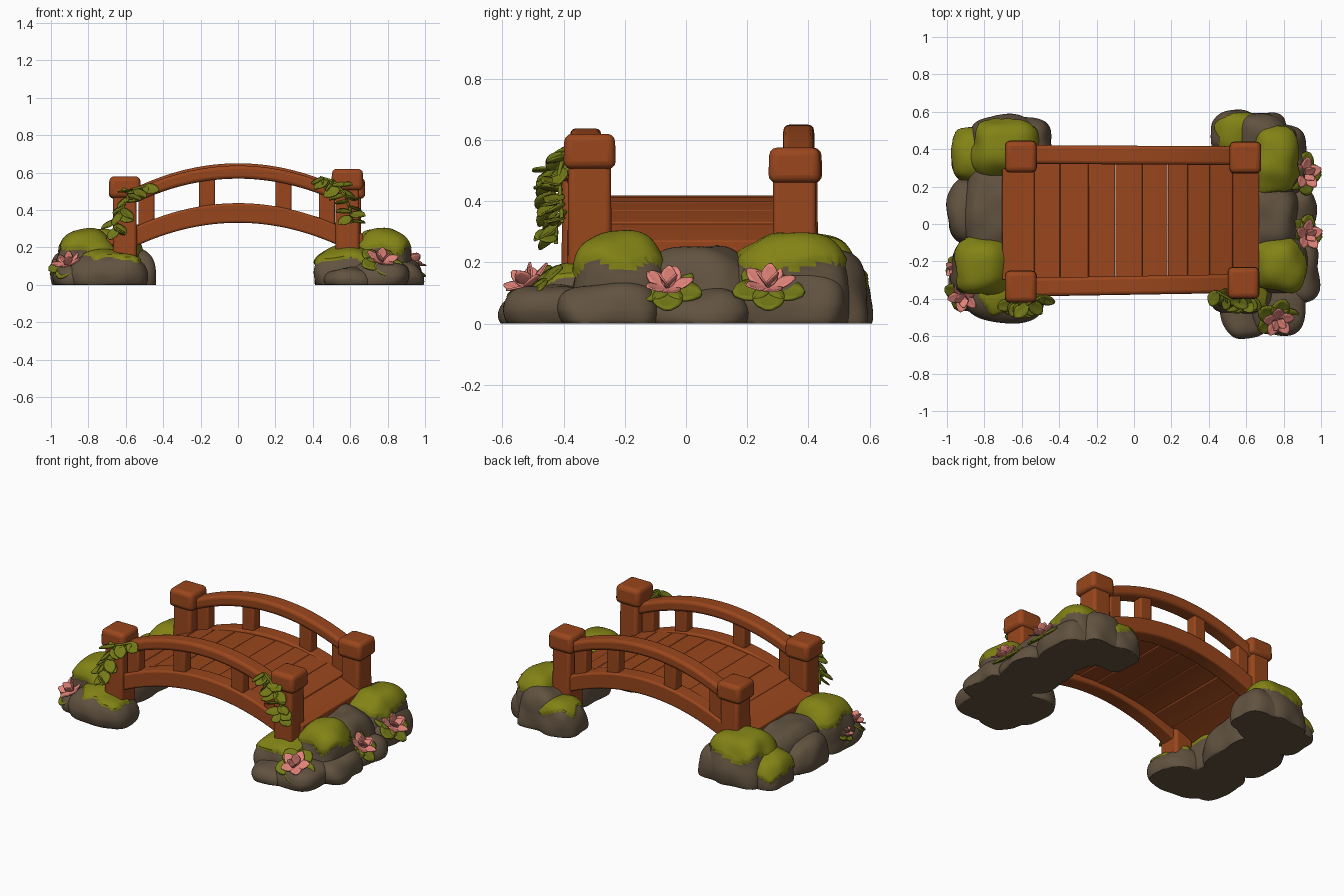
import bpy, bmesh, math, random
from mathutils import Vector, Matrix, noise

random.seed(4)
if "Cube" in bpy.data.objects:
    bpy.data.objects.remove(bpy.data.objects["Cube"])


def material(name, rgb):
    m = bpy.data.materials.new(name)
    m.use_nodes = True
    m.diffuse_color = (*rgb, 1)
    bsdf = m.node_tree.nodes["Principled BSDF"]
    bsdf.inputs["Base Color"].default_value = (*rgb, 1)
    bsdf.inputs["Roughness"].default_value = 0.8
    return m


WOOD = material("red brown wood", (0.32, 0.062, 0.012))
ROCK = material("grey brown rock", (0.122, 0.086, 0.052))
MOSS = material("moss green", (0.225, 0.225, 0.008))
LEAF = material("leaf green", (0.175, 0.195, 0.009))
PINK = material("petal pink", (0.92, 0.28, 0.235))


def finish(bm, name, mats, bevel=0, solid=0):
    bmesh.ops.recalc_face_normals(bm, faces=bm.faces)
    me = bpy.data.meshes.new(name)
    bm.to_mesh(me)
    bm.free()
    ob = bpy.data.objects.new(name, me)
    bpy.context.collection.objects.link(ob)
    for m in mats:
        me.materials.append(m)
    if solid:
        ob.modifiers.new("thickness", "SOLIDIFY").thickness = solid
    if bevel:
        b = ob.modifiers.new("soft edges", "BEVEL")
        b.width, b.segments, b.angle_limit = bevel, 3, math.radians(35)
    bpy.ops.object.select_all(action="DESELECT")
    ob.select_set(True)
    bpy.context.view_layer.objects.active = ob
    bpy.ops.object.shade_smooth_by_angle(angle=math.radians(50))


def box(name, center, size, bevel, taper=1.0):
    bm = bmesh.new()
    bmesh.ops.create_cube(bm, size=1)
    for v in bm.verts:
        if v.co.z > 0:
            v.co.x *= taper
            v.co.y *= taper
        v.co = Vector(center) + v.co * Vector(size)
    finish(bm, name, [WOOD], bevel)


def arch(name, x0, x1, top, curve, thick, y0, y1, width, bevel, steps):
    """Bar that follows a parabola in z and runs from y0 to y1."""
    bm = bmesh.new()
    rings = []
    for i in range(steps + 1):
        t = i / steps
        x, y = x0 + (x1 - x0) * t, y0 + (y1 - y0) * t
        z = top - curve * x * x
        rings.append([bm.verts.new((x, y + a * width / 2, z - b * thick))
                      for a, b in ((-1, 0), (1, 0), (1, 1), (-1, 1))])
    for r, s in zip(rings, rings[1:]):
        for k in range(4):
            bm.faces.new((r[k], r[k - 1], s[k - 1], s[k]))
    bm.faces.new(rings[0])
    bm.faces.new(rings[-1])
    finish(bm, name, [WOOD], bevel)


# Posts with rounded caps
posts = {"front_left": (0.585, -0.315, 0.62), "front_right": (-0.605, -0.335, 0.58),
         "back_left": (0.595, 0.355, 0.575), "back_right": (-0.605, 0.36, 0.575)}
for n, (x, y, z) in posts.items():
    box(n + "_post", (x, y, z / 2), (0.13, 0.145, z - 0.16), 0.018, 0.96)
    box(n + "_post_cap", (x, y, z - 0.057), (0.172, 0.172, 0.115), 0.026, 0.96)

# Side beams, handrails and balusters
for n, ya, yb, top in (("front", -0.338, -0.318, 0.638), ("back", 0.372, 0.365, 0.65)):
    arch(n + "_beam", -0.62, 0.61, 0.437, 0.42, 0.105, ya, yb, 0.1, 0.012, 28)
    arch(n + "_handrail", -0.61, 0.6, top, 0.43, 0.07, ya, yb, 0.1, 0.018, 28)
    for i, x in enumerate((-0.49, -0.165, 0.243, 0.475)):
        low, high = 0.41 - 0.42 * x * x, top - 0.045 - 0.43 * x * x
        y = ya + (yb - ya) * (x + 0.6) / 1.2
        box(f"{n}_baluster_{i + 1}", (x, y, (low + high) / 2),
            (0.085, 0.07, high - low), 0.01)

# Deck planks
seams = (-0.705, -0.532, -0.395, -0.243, -0.1, 0.045, 0.18, 0.286, 0.404, 0.527, 0.67)
for i, (a, b) in enumerate(zip(seams, seams[1:])):
    lift = random.uniform(-0.003, 0.005)
    arch(f"deck_plank_{i + 1}", a + 0.0005, b - 0.0005, 0.42 + lift, 0.33, 0.055,
         0.022, 0.022, 0.64, 0.005, 4)


def rock(name, x0, x1, y0, y1, h, moss=None):
    """Rounded boulder with a flat base; faces above the moss height are mossy."""
    bm = bmesh.new()
    bmesh.ops.create_cube(bm, size=2)
    bmesh.ops.subdivide_edges(bm, edges=bm.edges, cuts=19, use_grid_fill=True)
    c = Vector(((x0 + x1) / 2, (y0 + y1) / 2, 0))
    for v in bm.verts:
        p = v.co / sum(abs(k) ** 3 for k in v.co) ** (1 / 3)
        s = 1 - 0.12 * max(p.z, 0)
        q = Vector((p.x * s * (x1 - x0) / 2, p.y * s * (y1 - y0) / 2,
                    h * (0.33 + 0.67 * p.z))) + c
        v.co = q + p * 0.022 * (noise.noise(q * 7) - 0.15)
        v.co.z = max(v.co.z, 0)
    bm.normal_update()
    if moss:
        for f in bm.faces:
            m = f.calc_center_median()
            if m.z > moss + 0.06 * noise.noise(m * 9):
                f.material_index = 1
        for v in bm.verts:
            if all(f.material_index for f in v.link_faces):
                v.co += v.normal * 0.011
    finish(bm, name, [ROCK, MOSS])


# Rock banks at both ends
banks = {
    "right_bank_rock": (
        (-0.88, -0.51, 0.24, 0.58, 0.285, 0.16), (-0.74, -0.435, 0.3, 0.57, 0.19),
        (-0.98, -0.74, 0.22, 0.51, 0.18, 0.09), (-1, -0.76, -0.12, 0.26, 0.18),
        (-0.92, -0.6, -0.19, 0.34, 0.25), (-0.98, -0.64, -0.38, -0.06, 0.285, 0.17),
        (-0.985, -0.66, -0.47, -0.13, 0.115), (-0.9, -0.49, -0.53, -0.2, 0.175, 0.135)),
    "left_bank_rock": (
        (0.41, 0.7, 0.34, 0.61, 0.19, 0.13), (0.54, 0.82, 0.3, 0.605, 0.24),
        (0.61, 0.89, 0.13, 0.54, 0.29, 0.18), (0.66, 0.93, 0.14, 0.53, 0.18),
        (0.58, 0.88, -0.18, 0.25, 0.255), (0.7, 0.975, -0.14, 0.22, 0.115),
        (0.62, 0.92, -0.38, -0.06, 0.29, 0.18), (0.68, 1, -0.43, -0.07, 0.13),
        (0.46, 0.74, -0.608, -0.28, 0.1), (0.6, 0.92, -0.595, -0.24, 0.13),
        (0.4, 0.76, -0.49, -0.14, 0.2, 0.135))}
for n, rocks in banks.items():
    for i, r in enumerate(rocks):
        rock(f"{n}_{i + 1}", *r)


def blade(bm, mat, length, width, cup=0.2, power=0.8):
    """One folded leaf or petal along local x, facing local z."""
    rows = []
    for i in range(7):
        t = i / 6
        w = width / 2 * max(math.sin(math.pi * (0.06 + 0.92 * t)), 0) ** power
        rows.append([bm.verts.new(mat @ Vector((t * length, s * w,
                     cup * (abs(s) * w - length * t * (1 - t)))))
                     for s in (-1, -0.5, 0, 0.5, 1)])
    for a, b in zip(rows, rows[1:]):
        for k in range(4):
            bm.faces.new((a[k], a[k + 1], b[k + 1], b[k]))


def ring(bm, base, count, lift, length, width, turn, power):
    """Circle of blades around the local z axis."""
    for k in range(count):
        blade(bm, base @ Matrix.Rotation(turn + k * math.tau / count, 4, "Z")
              @ Matrix.Rotation(-lift, 4, "Y"), length, width, 0.12, power)


# Flowers on round pads, tilted outward: position, outward direction, size
flowers = (((0.765, -0.505, 0.125), (0.4, -1), 1.0), ((0.915, -0.06, 0.118), (1, 0), 0.95),
           ((0.905, 0.27, 0.122), (1, 0), 1.0), ((-0.905, -0.38, 0.11), (-0.6, -1), 0.95),
           ((-0.95, -0.24, 0.105), (-1, -0.3), 0.6))
for i, (pos, out, size) in enumerate(flowers):
    d = Vector((*out, 0)).normalized()
    side = Vector((-d.y, d.x, 0))
    turn = math.atan2(d.y, d.x)
    petals, pads = (Matrix.Translation(Vector(pos) + d * offset)
                    @ Matrix.Rotation(math.radians(tilt), 4, side)
                    @ Matrix.Scale(size, 4) for tilt, offset in ((32, 0.008), (38, 0)))
    bm = bmesh.new()
    ring(bm, petals, 5, 0.4, 0.093, 0.066, turn + 0.3, 0.7)
    ring(bm, petals, 3, 1.05, 0.075, 0.055, turn + 0.9, 0.7)
    finish(bm, f"flower_{i + 1}", [PINK], solid=0.006)
    bm = bmesh.new()
    ring(bm, pads, 5, 0.02, 0.12, 0.105, turn, 0.55)
    finish(bm, f"flower_pads_{i + 1}", [LEAF], solid=0.01)


def frame(pos, along, normal):
    x = along.normalized()
    y = normal.cross(x).normalized()
    m = Matrix((x, y, x.cross(y))).transposed().to_4x4()
    m.translation = pos
    return m


# Climbing vines on the front posts
vines = (((-0.49, -0.385, 0.53), (-0.57, -0.43, 0.51), (-0.61, -0.435, 0.43),
          (-0.65, -0.425, 0.35), (-0.655, -0.425, 0.26)),
         ((0.44, -0.36, 0.575), (0.51, -0.4, 0.555), (0.57, -0.415, 0.49),
          (0.6, -0.41, 0.4), (0.61, -0.405, 0.33)))
for i, path in enumerate(vines):
    cu = bpy.data.curves.new(f"vine_stem_{i + 1}", "CURVE")
    cu.dimensions, cu.bevel_depth = "3D", 0.007
    sp = cu.splines.new("POLY")
    sp.points.add(len(path) - 1)
    for p, co in zip(sp.points, path):
        p.co = (*co, 1)
    cu.materials.append(LEAF)
    bpy.context.collection.objects.link(bpy.data.objects.new(cu.name, cu))
    bm = bmesh.new()
    for a, b in zip(path, path[1:]):
        for k in range(4):
            p = Vector(a).lerp(Vector(b), k / 4)
            side = 1 if k % 2 else -1
            along = Vector((side * random.uniform(0.2, 0.8), random.uniform(-0.7, -0.1),
                            random.uniform(-0.8, 0)))
            normal = Vector((side * random.uniform(0.3, 1.3), -0.7,
                             random.uniform(0.2, 0.9)))
            blade(bm, frame(p, along, normal), random.uniform(0.08, 0.1), 0.07, 0.2, 0.7)
    finish(bm, f"vine_leaves_{i + 1}", [LEAF], solid=0.006)
